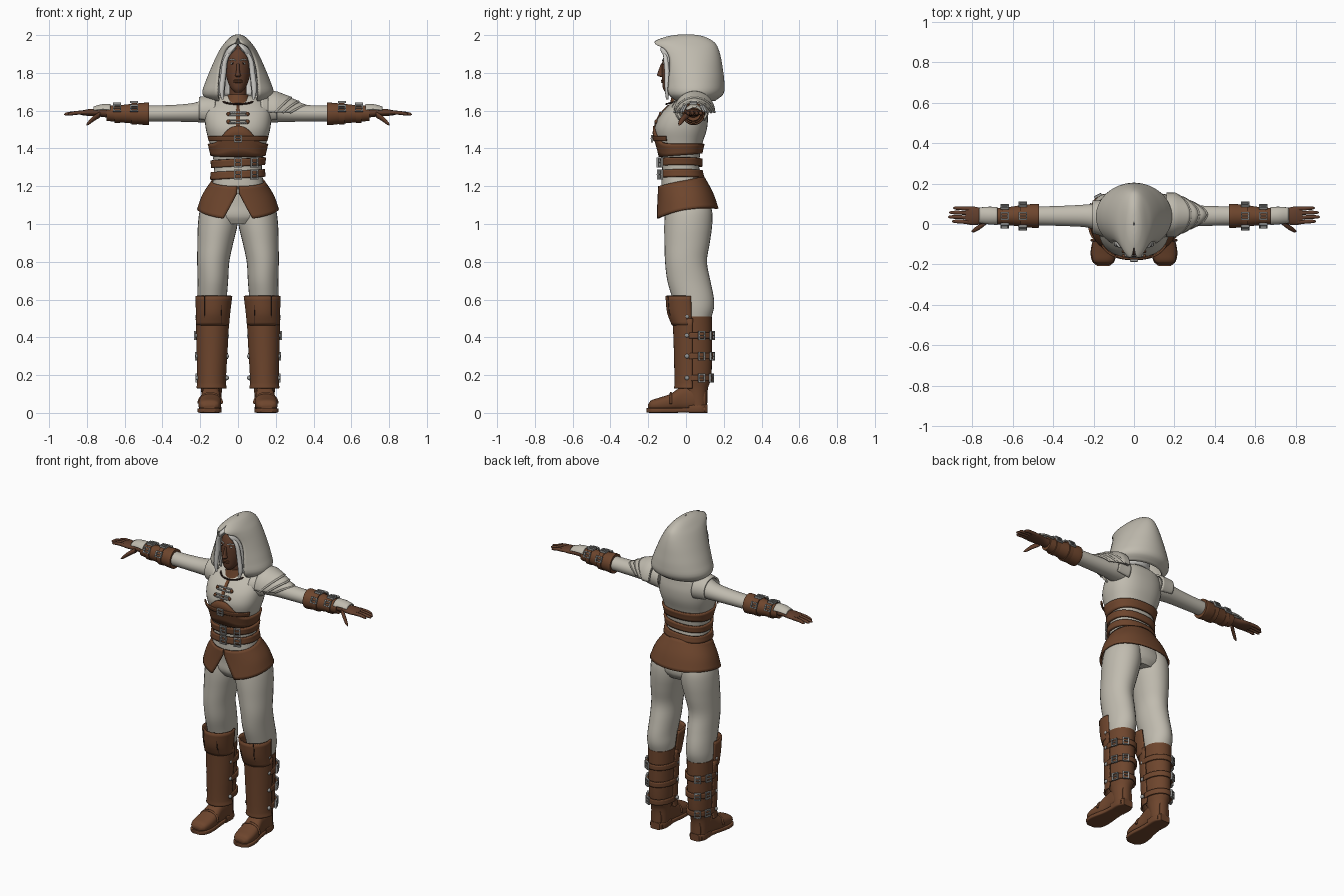
import bpy, bmesh
from math import sin, cos, pi, asin, exp, copysign
from mathutils import Vector, Matrix

if "Cube" in bpy.data.objects:
    bpy.data.objects.remove(bpy.data.objects["Cube"])


def material(name, *rgb):
    m = bpy.data.materials.new(name)
    m.use_nodes = True
    m.diffuse_color = (*rgb, 1)
    m.node_tree.nodes["Principled BSDF"].inputs["Base Color"].default_value = (*rgb, 1)
    return m


CLOTH = material("off_white_cloth", .53, .50, .43)
LEATHER = material("brown_leather", .155, .06, .026)
SKIN = material("dark_skin", .12, .048, .025)
METAL = material("grey_metal", .33, .33, .32)
HAIR = material("white_hair", .62, .61, .58)
DARK = material("dark_brown", .03, .014, .01)


def finish(name, bm, mat, thick=0, mirror=False):
    bmesh.ops.remove_doubles(bm, verts=bm.verts, dist=.0002)
    bmesh.ops.recalc_face_normals(bm, faces=bm.faces)
    me = bpy.data.meshes.new(name)
    bm.to_mesh(me)
    bm.free()
    me.materials.append(mat)
    ob = bpy.data.objects.new(name, me)
    bpy.context.collection.objects.link(ob)
    bpy.ops.object.select_all(action='DESELECT')
    ob.select_set(True)
    bpy.context.view_layer.objects.active = ob
    bpy.ops.object.shade_smooth_by_angle(angle=.8)
    if thick:
        mod = ob.modifiers.new("thickness", 'SOLIDIFY')
        mod.thickness, mod.offset = thick, 0
    if mirror:
        ob.modifiers.new("mirror", 'MIRROR')
    return ob


def surface(name, f, vs, mat, nu=32, closed=False, thick=0, mirror=False):
    """Grid of points f(u, v), capped at both ends when closed."""
    bm = bmesh.new()
    us = [i / nu for i in range(nu if closed else nu + 1)]
    rows = [[bm.verts.new(f(u, v)) for u in us] for v in vs]
    n = len(us)
    for a, b in zip(rows, rows[1:]):
        for i in range(n if closed else n - 1):
            j = (i + 1) % n
            bm.faces.new((a[i], a[j], b[j], b[i]))
    if closed:
        bm.faces.new(rows[0])
        bm.faces.new(rows[-1])
    return finish(name, bm, mat, thick, mirror)


def smooth(rows):
    """Smooth interpolation of rows keyed by their first column."""
    def slope(i, c):
        a, b = rows[max(i - 1, 0)], rows[min(i + 1, len(rows) - 1)]
        return (b[c] - a[c]) / (b[0] - a[0])

    def at(s):
        i = max([k for k in range(len(rows) - 1) if rows[k][0] <= s + 1e-9] or [0])
        p, q = rows[i], rows[i + 1]
        h = q[0] - p[0]
        t = (s - p[0]) / h
        k = t * t * (3 - 2 * t)
        return [p[c] * (1 - k) + q[c] * k + h * t * (1 - t)
                * (slope(i, c) * (1 - t) - slope(i + 1, c) * t) for c in range(1, len(p))]
    return at


def steps(rows, k=4):
    return [p[0] + (q[0] - p[0]) * i / k for p, q in zip(rows, rows[1:]) for i in range(k)] + [rows[-1][0]]


def oval(a, p=2):
    s, c = sin(a), cos(a)
    return copysign(abs(s) ** (2 / p), s), copysign(abs(c) ** (2 / p), c)


def limb(name, rows, mat, axis='z', p=2, span=None, thick=0, mirror=False, nu=28):
    """Oval sections along an axis: (position, centre a, centre b, radius a, radius b)."""
    at = smooth(rows)

    def f(u, s):
        a = span[0] + (span[1] - span[0]) * u if span else 2 * pi * u
        ca, cb, ra, rb = at(s)
        x, y = oval(a, p)
        m, n = ca + ra * x, cb - rb * y
        return {'z': (m, n, s), 'x': (s, m, n), 'y': (m, s, n)}[axis]
    return surface(name, f, steps(rows), mat, nu, span is None, thick, mirror)


def cowl(name, rows, mat, thick):
    """Open-fronted shell: (height, front, back, half width, half opening)."""
    at = smooth(rows)

    def f(u, z):
        fr, bk, w, o = at(z)
        g = asin(min(max(o, 0) / w, 1))
        a = g + (2 * pi - 2 * g) * u
        return w * sin(a), (fr + bk) / 2 - (bk - fr) / 2 * cos(a), z
    return surface(name, f, steps(rows), mat, 48, thick=thick)


def tube(name, points, r, mat, mirror=False):
    cu = bpy.data.curves.new(name, 'CURVE')
    cu.dimensions, cu.bevel_depth, cu.bevel_resolution, cu.use_fill_caps = '3D', r, 1, True
    sp = cu.splines.new('POLY')
    sp.points.add(len(points) - 1)
    for q, co in zip(sp.points, points):
        q.co = (*co, 1)
    cu.materials.append(mat)
    ob = bpy.data.objects.new(name, cu)
    bpy.context.collection.objects.link(ob)
    if mirror:
        ob.modifiers.new("mirror", 'MIRROR')


def box(bm, base, centre, size):
    bmesh.ops.create_cube(bm, size=1, matrix=base @ Matrix.Translation(centre) @ Matrix.Diagonal((*size, 1)))


def buckles(name, spots, w, h, mirror=False, bar=.007):
    """Rectangular frames with a prong, each at (place, outward normal)."""
    bm = bmesh.new()
    for place, normal in spots:
        base = Matrix.Translation(place) @ Vector(normal).to_track_quat('Z', 'Y').to_matrix().to_4x4()
        for s in (-1, 1):
            box(bm, base, (s * w / 2, 0, 0), (bar, h, bar * 1.6))
            box(bm, base, (0, s * h / 2, 0), (w + bar, bar, bar * 1.6))
        box(bm, base, (0, 0, bar / 2), (w, bar * .7, bar))
    return finish(name, bm, METAL, 0, mirror)


def balls(name, places, size, mat, mirror=True):
    bm = bmesh.new()
    for c in places:
        bmesh.ops.create_uvsphere(bm, u_segments=12, v_segments=8, radius=1,
                                  matrix=Matrix.Translation(c) @ Matrix.Diagonal((*size, 1)))
    return finish(name, bm, mat, 0, mirror)


# Shirt body and the bands that follow it
torso_rows = [(1.16, 0, -.015, .15, .115), (1.22, 0, -.022, .135, .108), (1.3, 0, -.028, .126, .098),
              (1.37, 0, -.03, .136, .105), (1.43, 0, -.032, .15, .12), (1.5, 0, -.028, .17, .138),
              (1.56, 0, -.016, .175, .132), (1.61, 0, 0, .168, .11), (1.65, 0, .015, .14, .085),
              (1.68, 0, .01, .07, .06)]
torso_at = smooth(torso_rows)
limb("shirt_body", torso_rows, CLOTH, p=2.4, nu=40)


def on_torso(a, z, off=0.0):
    cx, cy, rx, ry = torso_at(z)
    x, y = oval(a, 2.4)
    return Vector((cx + (rx + off) * x, cy - (ry + off) * y, z))


def band(name, low, high, mat, off=.006, thick=.012, half=pi):
    def f(u, v):
        a = (2 * u - 1) * half
        return on_torso(a, low(a) * (1 - v) + high(a) * v, off)
    return surface(name, f, [0, .25, .5, .75, 1], mat, 64, thick=thick)


band("underbust_harness", lambda a: 1.365 - .01 * cos(a), lambda a: 1.425 + .095 * exp(-(a / .5) ** 2), LEATHER)
band("harness_strap", lambda a: 1.44, lambda a: 1.465, LEATHER, .014, .008, 1.1)
for z in (1.325, 1.262):
    band("waist_belt", lambda a: z - .02 + .008 * sin(a), lambda a: z + .02 + .008 * sin(a), LEATHER, .01, .014)
front = (0, -1, 0)
buckles("belt_buckles", [(on_torso(a, z, .022), (a * .7, -1, 0)) for z in (1.325, 1.262) for a in (0, .55)], .035, .045)
buckles("harness_buckle", [(on_torso(0, 1.452, .023), front)], .034, .034)
band("lacing_strip", lambda a: 1.5, lambda a: 1.63, LEATHER, .003, .006, .03)
for z in (1.535, 1.55, 1.575, 1.59):
    tube("chest_toggle", [on_torso(k * .05, z, .004) for k in range(-4, 5)], .005, METAL)
balls("toggle_ends", [on_torso(.22, z, .005) for z in (1.542, 1.582)], (.01, .008, .012), LEATHER)

# Split skirt
skirt_at = smooth([(0, -.142, .092, .137), (.5, -.148, .138, .185), (1, -.158, .168, .212)])


def skirt(u, v):
    gap = .02 + .4 * max(0, v - .2)
    a = gap + (2 * pi - 2 * gap) * u
    fr, bk, w = skirt_at(v)
    top, hem = 1.225 - .025 * cos(a), 1.065 - .028 * cos(a) - .012 * cos(2 * a)
    x, y = oval(a, 2.2)
    return w * x, (fr + bk) / 2 - (bk - fr) / 2 * y, top + (hem - top) * v


surface("split_skirt", skirt, [i / 10 for i in range(11)], LEATHER, 64, thick=.01)

# Trousers
limb("hips", [(1.0, 0, .012, .12, .1), (1.04, 0, .012, .19, .122), (1.1, 0, .01, .18, .12),
              (1.2, 0, -.015, .13, .1)], CLOTH)
limb("trouser_legs", [(.48, .137, .05, .07, .075), (.55, .137, .047, .078, .1), (.61, .137, .037, .078, .11),
                      (.7, .133, .015, .081, .114), (.8, .131, 0, .085, .111), (.9, .12, .006, .095, .12),
                      (1.0, .107, .012, .105, .127), (1.08, .1, .014, .1, .122), (1.14, .09, .01, .08, .1)],
     CLOTH, mirror=True)

# Boots: shaft, shin guard, knee flap, foot, sole and heel
shaft_rows = [(.03, .14, .062, .05, .05), (.13, .14, .05, .056, .066), (.18, .138, .045, .066, .088),
              (.35, .137, .042, .073, .096), (.51, .137, .045, .078, .092)]
shaft_at = smooth(shaft_rows)
limb("boot_shafts", shaft_rows, LEATHER, mirror=True)
limb("shin_guards", [(.13, .14, .02, .076, .078), (.16, .14, .02, .071, .076), (.35, .137, .02, .078, .08),
                     (.5, .135, .02, .084, .086)], LEATHER, span=(-1.75, 1.75), thick=.01, mirror=True)
limb("knee_flaps", [(.465, .135, 0, .083, .07), (.53, .132, -.005, .086, .09), (.62, .128, -.01, .093, .094)],
     LEATHER, span=(-1.95, 1.95), thick=.01, mirror=True)
for s in (-1, 1):
    tube("knee_flap_seam", [(.132 + s * .045, y, z) for y, z in ((-.062, .47), (-.088, .53), (-.095, .62))],
         .003, DARK, True)
limb("boot_feet", [(-.2, .152, .035, .03, .012), (-.185, .152, .04, .05, .026), (-.14, .15, .045, .06, .036),
                   (-.08, .147, .055, .058, .047), (-.02, .143, .075, .05, .066), (.05, .141, .08, .05, .07),
                   (.105, .14, .075, .036, .06)], LEATHER, 'y', 2.6, mirror=True)
limb("boot_soles", [(-.208, .152, .014, .03, .012), (-.185, .152, .013, .055, .013), (-.13, .15, .013, .064, .013),
                    (-.03, .143, .014, .05, .013), (.1, .14, .02, .045, .013)], LEATHER, 'y', 6, mirror=True)
limb("boot_heels", [(.015, .14, .022, .05, .022), (.08, .14, .022, .05, .022), (.114, .14, .022, .032, .022)],
     LEATHER, 'y', 6, mirror=True)
tube("foot_straps", [(.147 + .062 * sin(a), -.08, .05 + .054 * cos(a)) for a in [k * .2 - 1.6 for k in range(17)]],
     .007, LEATHER, True)
for z in (.185, .3, .41):
    cx, cy, rx, ry = shaft_at(z)
    limb("boot_strap", [(z - .016, cx, cy, rx + .007, ry + .007), (z + .016, cx, cy, rx + .007, ry + .007)],
         LEATHER, span=(1.3, 5), thick=.01, mirror=True)
straps = [shaft_at(z)[:] + [z] for z in (.185, .3, .41)]
buckles("boot_buckles", [((cx + (rx + .014) * sin(a), cy - (ry + .014) * cos(a), z), (sin(a), -cos(a), 0))
                         for cx, cy, rx, ry, z in straps for a in (1.95, 2.65)], .032, .04, True)
balls("boot_studs", [(.137 + s * .079, .005, z) for z in (.185, .3, .41, .51) for s in (-1, 1)],
      (.01, .012, .012), METAL)

# Sleeves, armhole trim, bracers
limb("sleeves", [(.12, .03, 1.6, .07, .065), (.18, .035, 1.597, .066, .06), (.24, .04, 1.59, .056, .05),
                 (.35, .04, 1.586, .05, .044), (.49, .04, 1.585, .046, .042)], CLOTH, 'x', mirror=True)
limb("armhole_trim", [(.12, .02, 1.595, .095, .078), (.17, .03, 1.598, .082, .074), (.205, .035, 1.6, .076, .068)],
     CLOTH, 'x', span=(.9, 5.4), thick=.01, mirror=True)
bracer_rows = [(.47, .04, 1.583, .058, .06), (.485, .04, 1.583, .06, .06), (.55, .04, 1.584, .054, .053),
               (.62, .039, 1.584, .045, .046), (.695, .038, 1.586, .04, .04)]
bracer_at = smooth(bracer_rows)
limb("bracers", bracer_rows, LEATHER, 'x', mirror=True)
for x in (.55, .64):
    cy, cz, ry, rz = bracer_at(x)
    limb("bracer_strap", [(x - .014, cy, cz, ry + .005, rz + .005), (x + .014, cy, cz, ry + .005, rz + .005)],
         LEATHER, 'x', mirror=True)
    buckles("bracer_buckle", [((x, cy + s * (ry + .004), cz + .028), (0, s, .5)) for s in (-1, 1)]
            + [((x, cy, cz + rz + .008), (0, 0, 1))], .036, .032, True)

# Hands
limb("palms", [(.68, .038, 1.588, .032, .026), (.73, .038, 1.59, .034, .022), (.79, .04, 1.59, .046, .018),
               (.835, .042, 1.588, .042, .011)], SKIN, 'x', mirror=True)
limb("hand_plates", [(.675, .04, 1.59, .043, .042), (.72, .042, 1.594, .042, .036), (.765, .044, 1.592, .036, .026)],
     CLOTH, 'x', span=(1.9, 4.4), thick=.008, mirror=True)
for y, tip in ((.075, .895), (.053, .915), (.031, .92), (.009, .9)):
    limb("finger", [(.81, y, 1.59, .011, .011), (.86, y + .003, 1.588, .01, .01), (tip - .01, y + .004, 1.582, .008, .008),
                    (tip, y + .004, 1.58, .003, .003)], SKIN, 'x', mirror=True, nu=10)
limb("thumbs", [(.73, .012, 1.58, .014, .016), (.765, -.015, 1.558, .013, .015), (.79, -.03, 1.536, .011, .011),
                (.803, -.036, 1.525, .004, .004)], SKIN, 'x', mirror=True, nu=12)

# Layered shoulder guard on the left side only
for i in range(3):
    def plate(u, v, i=i):
        a = (u - .5) * 3.1
        x = .16 + v * (.12 + .04 * i - .035 * a * a)
        r = .112 - .38 * max(0, x - .2) - .006 * i
        return x, .045 + r * .95 * sin(a), 1.588 + r * cos(a)
    surface("shoulder_plate", plate, [k / 8 for k in range(9)], CLOTH, 24, thick=.008)
    tube("shoulder_plate_rim", [plate(k / 24, 1) for k in range(25)], .006, CLOTH)

# Neck, head and face
limb("neck", [(1.6, 0, 0, .055, .055), (1.68, 0, -.015, .045, .048), (1.76, 0, -.02, .045, .048)], SKIN)
limb("collar", [(1.62, 0, -.015, .085, .075), (1.65, 0, -.018, .068, .064), (1.685, 0, -.018, .054, .056)], LEATHER)
tube("neck_chain", [(.085 * sin(a), -.03 - .075 * cos(a), 1.655 - .02 * cos(a)) for a in [k * .2 - 1.6 for k in range(17)]],
     .005, DARK)
limb("head", [(1.695, 0, -.085, .016, .024), (1.715, 0, -.079, .036, .042), (1.75, 0, -.06, .053, .066),
              (1.8, 0, -.045, .066, .083), (1.86, 0, -.035, .07, .09), (1.92, 0, -.025, .06, .075),
              (1.95, 0, -.02, .025, .03)], SKIN)
limb("nose", [(1.778, 0, -.126, .01, .006), (1.785, 0, -.132, .016, .02), (1.8, 0, -.13, .011, .02),
              (1.85, 0, -.122, .007, .01)], SKIN, nu=14)
balls("lips", [(.008, -.126, z) for z in (1.752, 1.76)], (.017, .007, .005), LEATHER)
balls("eyes", [(.027, -.114, 1.85)], (.013, .006, .006), HAIR)
balls("irises", [(.026, -.119, 1.85)], (.005, .003, .005), DARK)
tube("eyebrows", [(.012, -.124, 1.866), (.028, -.12, 1.872), (.045, -.107, 1.868)], .0035, HAIR, True)

# Hair framing the face, and loose locks
cowl("hair", [(1.68, -.09, .06, .1, .075), (1.75, -.11, .08, .1, .07), (1.82, -.125, .09, .095, .064),
              (1.88, -.135, .1, .085, .054), (1.925, -.14, .09, .068, .025), (1.95, -.11, .07, .045, .003)], HAIR, .012)
limb("hair_locks", [(1.66, .082, -.1, .006, .006), (1.71, .086, -.1, .014, .012), (1.8, .076, -.1, .015, .014),
                    (1.88, .062, -.108, .013, .012), (1.93, .018, -.115, .012, .01)], HAIR, mirror=True, nu=10)

# Hood
cowl("hood", [(1.655, -.08, .15, .15, .1), (1.69, -.118, .193, .183, .106), (1.75, -.125, .198, .168, .104),
              (1.82, -.13, .19, .14, .098), (1.88, -.14, .18, .113, .084), (1.93, -.16, .165, .086, .058),
              (1.96, -.17, .145, .063, .016), (1.985, -.11, .1, .038, 0), (1.996, -.055, .055, .018, 0),
              (1.999, -.006, .006, .002, 0)], CLOTH, .01)
